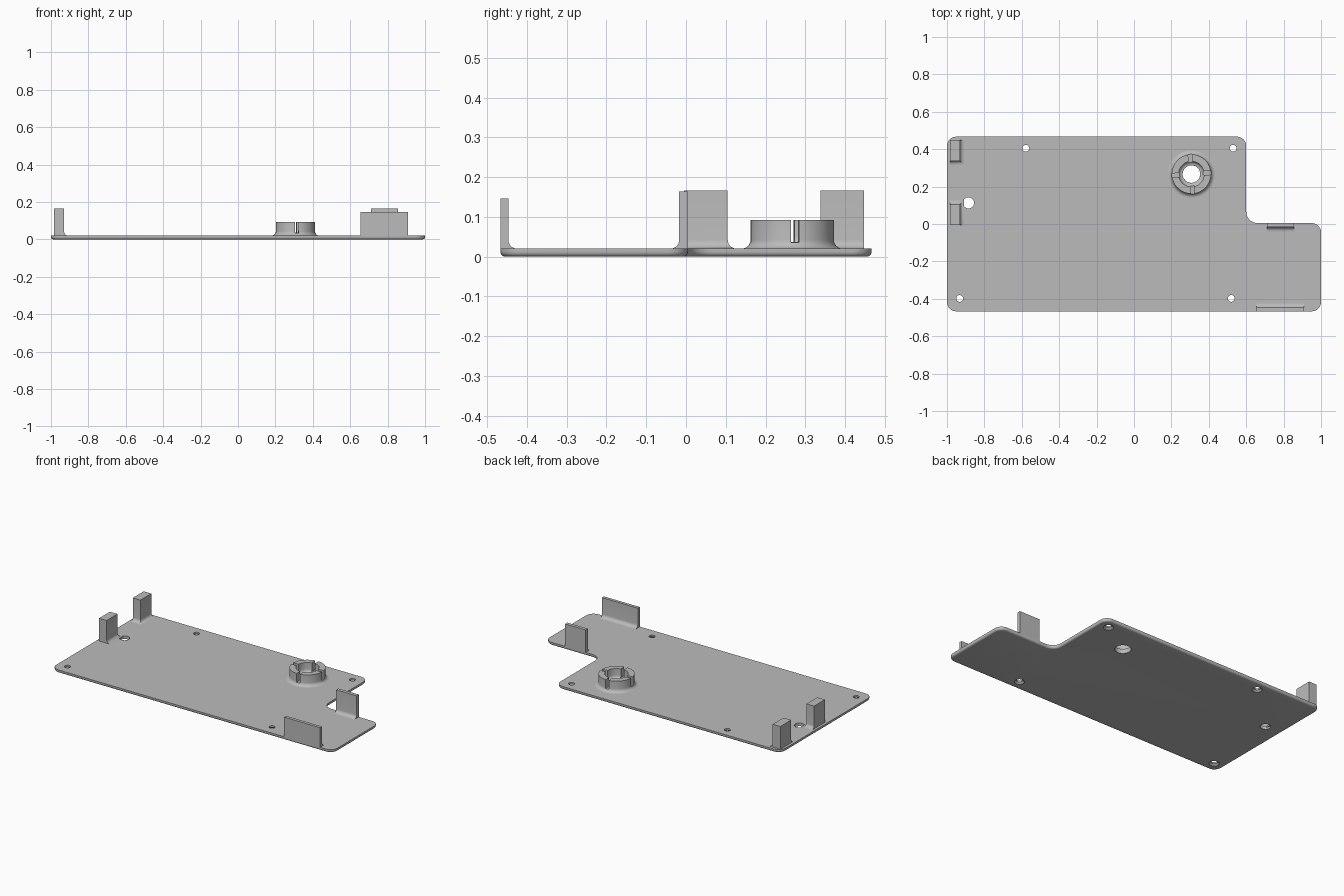
import bpy, bmesh
from math import pi, sin, cos, radians
from mathutils import Vector, Matrix

if "Cube" in bpy.data.objects:
    bpy.data.objects.remove(bpy.data.objects["Cube"])

grey = bpy.data.materials.new("plain_grey")
grey.use_nodes = True
grey.diffuse_color = (0.5, 0.5, 0.5, 1)
grey.node_tree.nodes["Principled BSDF"].inputs["Base Color"].default_value = (0.5, 0.5, 0.5, 1)

THICK = 0.02
BOSS = Vector((0.307, 0.267, 0))


def make(name, bm):
    bmesh.ops.recalc_face_normals(bm, faces=bm.faces)
    mesh = bpy.data.meshes.new(name)
    bm.to_mesh(mesh)
    bm.free()
    mesh.materials.append(grey)
    obj = bpy.data.objects.new(name, mesh)
    bpy.context.collection.objects.link(obj)
    return obj


def activate(obj):
    bpy.ops.object.select_all(action='DESELECT')
    obj.select_set(True)
    bpy.context.view_layer.objects.active = obj


def smooth(obj):
    activate(obj)
    bpy.ops.object.shade_smooth_by_angle(angle=radians(35))


def cut(obj, cutter):
    cutter.hide_render = True
    mod = obj.modifiers.new("cut", 'BOOLEAN')
    mod.operation = 'DIFFERENCE'
    mod.solver = 'EXACT'
    mod.object = cutter
    activate(obj)
    bpy.ops.object.modifier_apply(modifier=mod.name)
    bpy.data.objects.remove(cutter)


def rounded(corners, steps=8):
    """Outline with each corner (x, y, radius) replaced by an arc."""
    pts = []
    for i, (x, y, r) in enumerate(corners):
        p = Vector((x, y))
        a = (Vector(corners[i - 1][:2]) - p).normalized() * r
        b = (Vector(corners[(i + 1) % len(corners)][:2]) - p).normalized() * r
        for k in range(steps + 1):
            t = k / steps * pi / 2
            pts.append(p + a * (1 - sin(t)) + b * (1 - cos(t)))
    return pts


def lathe(name, profile, centre, steps=64):
    """Revolve a closed (radius, z) profile around a vertical axis."""
    bm = bmesh.new()
    vs = [bm.verts.new((r, 0, z)) for r, z in profile]
    es = [bm.edges.new((v, vs[i - 1])) for i, v in enumerate(vs)]
    bmesh.ops.spin(bm, geom=vs + es, cent=(0, 0, 0), axis=(0, 0, 1),
                   angle=2 * pi, steps=steps)
    bmesh.ops.remove_doubles(bm, verts=bm.verts, dist=1e-5)
    bmesh.ops.translate(bm, verts=bm.verts, vec=centre)
    return make(name, bm)


def drill(obj, x, y, low, high):
    """Cut a hole: radius low at the underside, radius high from mid thickness."""
    mid = THICK * 0.5
    prof = [(0, -0.01), (low, -0.01), (low, 0), (high, mid), (high, 0.05), (0, 0.05)]
    cut(obj, lathe("drill", prof, (x, y, 0), 32))


def flared_block(name, x, y, top, flare, r=0.022, steps=6):
    """Upright block whose base flares on the sides marked in flare (-x, +x, -y, +y)."""
    rings = [(THICK * 0.6, r)]
    rings += [(THICK + r * (1 - cos(k / steps * pi / 2)), r * (1 - sin(k / steps * pi / 2)))
              for k in range(steps + 1)]
    rings.append((top, 0))
    bm = bmesh.new()
    loops = []
    for z, d in rings:
        x0, x1 = x[0] - d * flare[0], x[1] + d * flare[1]
        y0, y1 = y[0] - d * flare[2], y[1] + d * flare[3]
        loops.append([bm.verts.new((px, py, z))
                      for px, py in ((x0, y0), (x1, y0), (x1, y1), (x0, y1))])
    for a, b in zip(loops, loops[1:]):
        for i in range(4):
            bm.faces.new((a[i - 1], a[i], b[i], b[i - 1]))
    bm.faces.new(loops[0])
    bm.faces.new(loops[-1])
    smooth(make(name, bm))


# Base plate with a notched corner and rounded lower rim
outline = rounded([(-1, -0.467, 0.05), (1, -0.467, 0.05), (1, 0.005, 0.05),
                   (0.6, 0.005, 0.06), (0.6, 0.467, 0.05), (-1, 0.467, 0.05)])
bm = bmesh.new()
base = bm.faces.new([bm.verts.new((p.x, p.y, 0)) for p in outline])
ext = bmesh.ops.extrude_face_region(bm, geom=[base], use_keep_orig=True)
bmesh.ops.translate(bm, vec=(0, 0, THICK),
                    verts=[g for g in ext["geom"] if isinstance(g, bmesh.types.BMVert)])
bmesh.ops.recalc_face_normals(bm, faces=bm.faces)
rim = [e for e in bm.edges if all(v.co.z < 0.001 for v in e.verts)]
bmesh.ops.bevel(bm, geom=rim, offset=0.012, segments=4, profile=0.5, affect='EDGES')
plate = make("base_plate", bm)

# Countersunk screw holes, locating hole and boss hole
for x, y in ((-0.578, 0.405), (0.53, 0.405), (-0.932, -0.398), (0.52, -0.398)):
    drill(plate, x, y, 0.03, 0.018)
drill(plate, -0.885, 0.113, 0.03, 0.03)
drill(plate, BOSS.x, BOSS.y, 0.047, 0.047)
smooth(plate)

# Round boss with flared foot and stepped bore
R, FOOT = 0.105, 0.022
foot = [(R + FOOT * (1 - sin(t)), THICK + FOOT * (1 - cos(t)))
        for t in (k / 6 * pi / 2 for k in range(7))]
bore = [(0.068 - 0.021 * (1 - cos(t)), 0.05 - 0.021 * sin(t))
        for t in (k / 5 * pi / 2 for k in range(6))]
boss = lathe("round_boss", [(0.047, 0.012), (R + FOOT, 0.012)] + foot
             + [(R, 0.092), (0.068, 0.092)] + bore, BOSS)

# Four slots across the boss wall
for k in range(4):
    bm = bmesh.new()
    bmesh.ops.create_cube(bm, size=1)
    bmesh.ops.scale(bm, vec=(0.07, 0.021, 0.1), verts=bm.verts)
    bmesh.ops.translate(bm, vec=(0.098, 0, 0.085), verts=bm.verts)
    bmesh.ops.transform(bm, verts=bm.verts,
                        matrix=Matrix.Translation(BOSS) @ Matrix.Rotation(radians(4 + 90 * k), 4, 'Z'))
    cut(boss, make("slot_cutter", bm))
smooth(boss)

# Upright posts and tabs
flared_block("back_post", (-0.984, -0.93), (0.338, 0.448), 0.166, (0, 1, 1, 0))
flared_block("middle_post", (-0.984, -0.93), (-0.005, 0.105), 0.166, (0, 1, 0, 1))
flared_block("front_tab", (0.655, 0.91), (-0.467, -0.447), 0.146, (0, 0, 0, 1))
flared_block("notch_tab", (0.71, 0.855), (-0.017, 0.005), 0.164, (0, 0, 1, 0))
